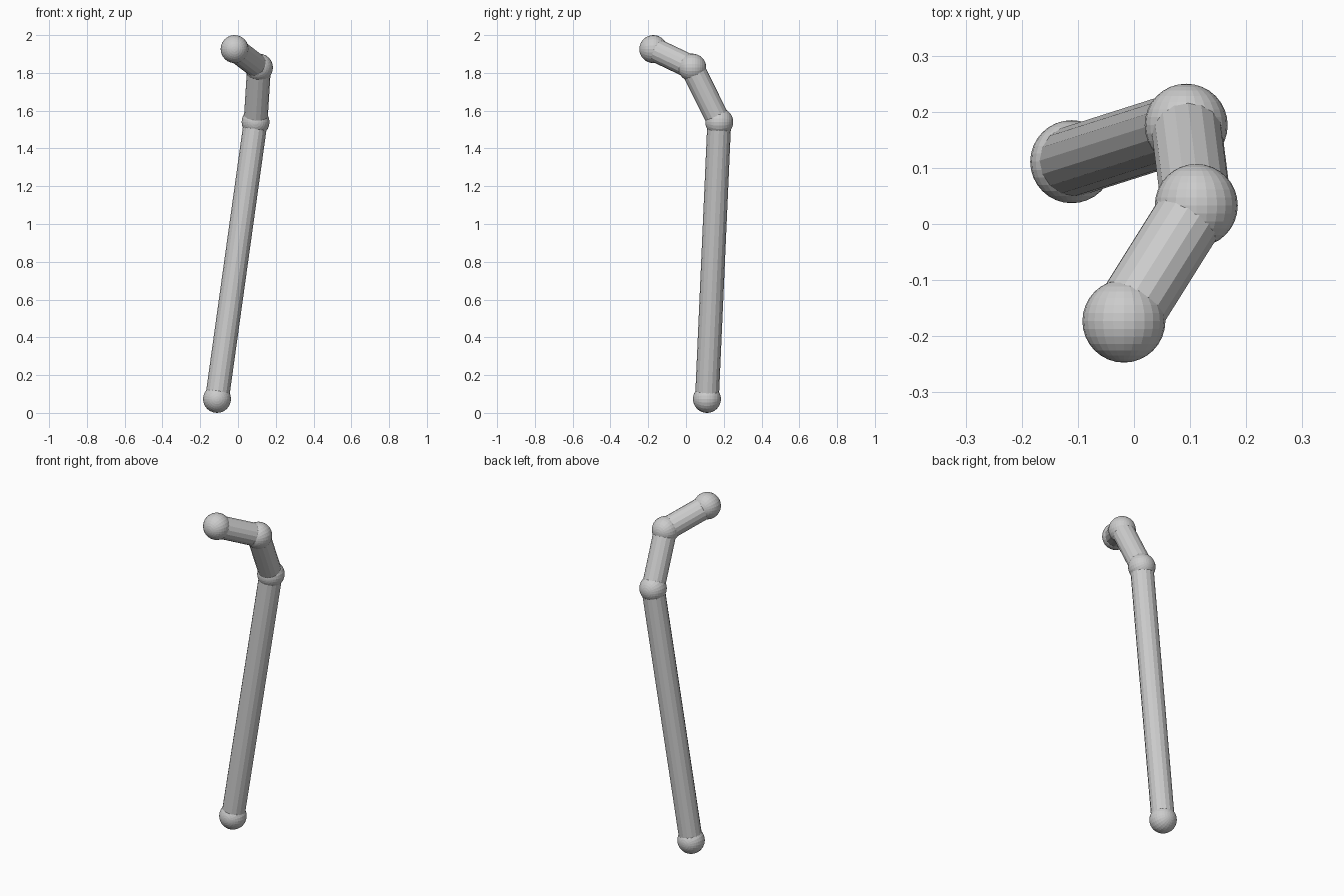
import bpy
import math
from mathutils import Vector

if "Cube" in bpy.data.objects:
    bpy.data.objects.remove(bpy.data.objects["Cube"])

BALL_R = 0.074
ROD_R = 0.063

# Joint centres from the foot to the tip
joints = [Vector(p) for p in (
    (-0.111, 0.111, 0.074),
    (0.093, 0.176, 1.54),
    (0.111, 0.033, 1.828),
    (-0.018, -0.173, 1.926),
)]


def ball(name, centre):
    bpy.ops.mesh.primitive_uv_sphere_add(
        segments=24, ring_count=16, radius=BALL_R,
        location=centre, rotation=(math.pi / 2, 0, 0))
    bpy.context.object.name = name


def rod(name, a, b):
    d = b - a
    bpy.ops.mesh.primitive_cylinder_add(
        vertices=16, radius=ROD_R, depth=d.length, location=(a + b) / 2)
    o = bpy.context.object
    o.name = name
    o.rotation_mode = 'QUATERNION'
    o.rotation_quaternion = Vector((0, 0, 1)).rotation_difference(d)


# Ball joints
for name, p in zip(("foot_ball", "lower_joint", "upper_joint", "tip_ball"), joints):
    ball(name, p)

# Connecting rods
for name, a, b in zip(("long_shaft", "middle_rod", "tip_rod"), joints, joints[1:]):
    rod(name, a, b)
